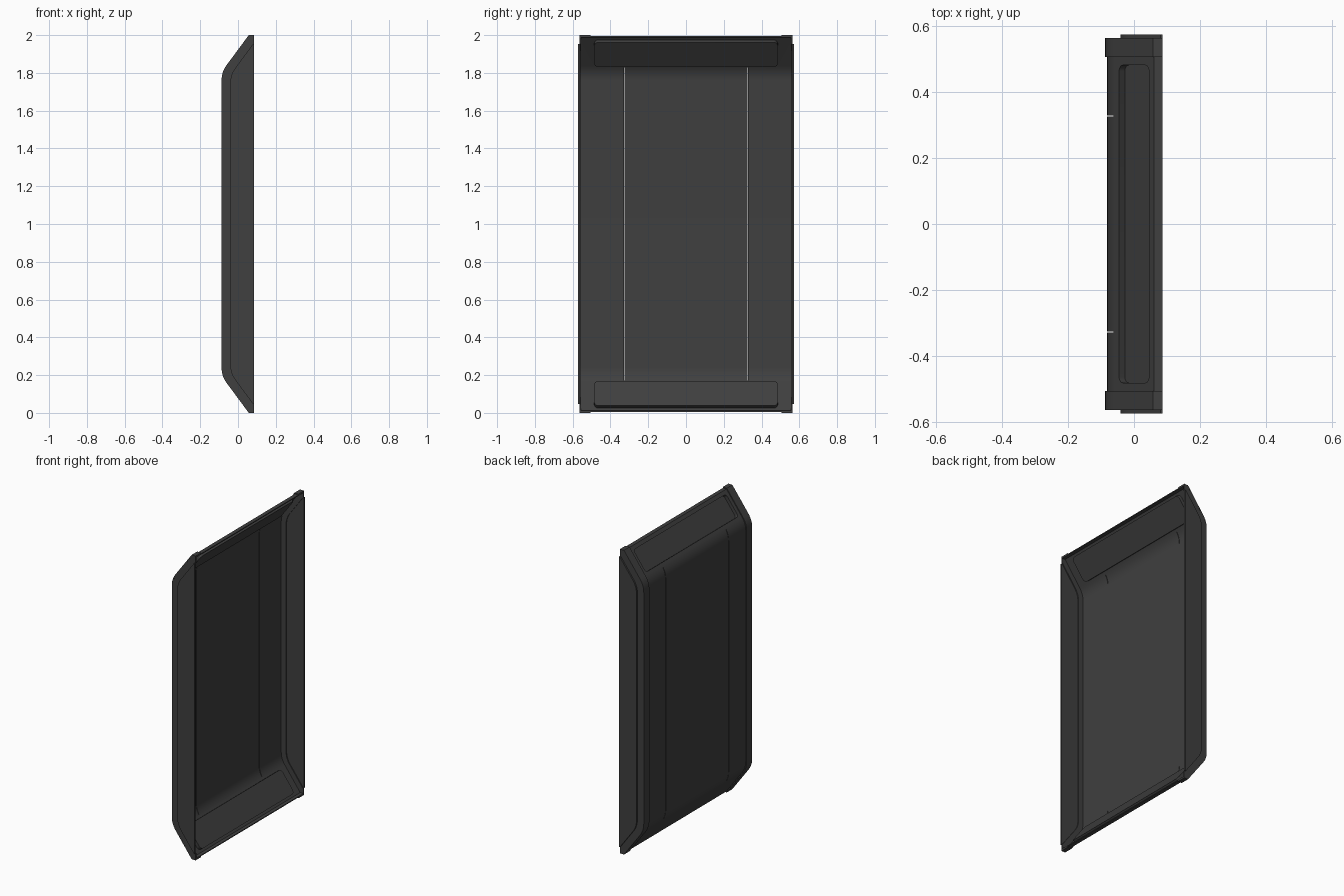
import bpy, bmesh, math
from mathutils import Matrix, Vector

if "Cube" in bpy.data.objects:
    bpy.data.objects.remove(bpy.data.objects["Cube"])

mat = bpy.data.materials.new("dark_grey")
mat.diffuse_color = (0.05, 0.05, 0.05, 1)
mat.use_nodes = True
mat.node_tree.nodes["Principled BSDF"].inputs["Base Color"].default_value = mat.diffuse_color

U = Vector((0.144, 0.195)).normalized()      # slope direction in x,z
N = Vector((U.y, -U.x))                      # inward normal of slope
LIP = Vector((0.057, 2.0))
EDGE_X, BACK_X = 0.086, -0.087


def profile(d):
    """Open tray cross-section (x, z), inset by d, from top lip to bottom lip."""
    p = LIP + N * d
    on_slope = lambda z: p.x + (z - p.y) * U.x / U.y
    x = BACK_X + d
    corner = Vector((x, p.y + (x - p.x) * U.y / U.x))
    a, b = corner + U * 0.045, corner - Vector((0, 0.045))
    half = [Vector((EDGE_X, 2 - d)), Vector((on_slope(2 - d), 2 - d))]
    for i in range(9):
        t = i / 8
        half.append(a * (1 - t) ** 2 + corner * 2 * t * (1 - t) + b * t * t)
    return half + [Vector((q.x, 2 - q.y)) for q in reversed(half)]


def finish(name, bm):
    bmesh.ops.recalc_face_normals(bm, faces=bm.faces[:])
    me = bpy.data.meshes.new(name)
    bm.to_mesh(me)
    bm.free()
    ob = bpy.data.objects.new(name, me)
    bpy.context.collection.objects.link(ob)
    me.materials.append(mat)
    return ob


def strip(name, d0, d1, y0, y1):
    """Solid shell between two inset profiles, extruded along y."""
    bm = bmesh.new()
    pairs = list(zip(profile(d0), profile(d1)))
    rings = []
    for o, i in pairs:
        rings.append([bm.verts.new((q.x, y, q.y)) for q, y in
                      ((o, y0), (o, y1), (i, y1), (i, y0))])
    for r, s in zip(rings, rings[1:]):
        for k in range(4):
            bm.faces.new((r[k], r[(k + 1) % 4], s[(k + 1) % 4], s[k]))
    bm.faces.new(rings[0])
    bm.faces.new(rings[-1])
    return finish(name, bm)


def plate(name, d, y0, y1):
    bm = bmesh.new()
    f = bm.faces.new([bm.verts.new((q.x, y0, q.y)) for q in profile(d)])
    ext = bmesh.ops.extrude_face_region(bm, geom=[f])
    bmesh.ops.translate(bm, vec=(0, y1 - y0, 0),
                        verts=[v for v in ext["geom"] if isinstance(v, bmesh.types.BMVert)])
    return finish(name, bm)


def slope_block(name, grow, lo, hi, flip):
    """Rounded block lying on the sloped end; lo/hi are heights along its normal."""
    bm = bmesh.new()
    bmesh.ops.create_cube(bm, size=1)
    bmesh.ops.scale(bm, vec=(0.152 + 2 * grow, 0.96 + 2 * grow, hi - lo), verts=bm.verts)
    bmesh.ops.translate(bm, vec=(0, 0, (hi + lo) / 2), verts=bm.verts)
    edges = [e for e in bm.edges if abs(e.verts[0].co.z - e.verts[1].co.z) > 1e-4]
    bmesh.ops.bevel(bm, geom=edges, offset=0.018 + grow, segments=4, profile=0.5, affect='EDGES')
    m = Matrix(((U.x, 0, -N.x, 0), (0, 1, 0, 0), (U.y, 0, -N.y, 1.9128), (0, 0, 0, 1)))
    if flip:
        m = Matrix.Translation((0, 0, 2)) @ Matrix.Diagonal((1, 1, -1, 1)) @ m
    bm.transform(m)
    return finish(name, bm)


def box(name, lo, hi):
    bm = bmesh.new()
    bmesh.ops.create_cube(bm, size=1)
    lo, hi = Vector(lo), Vector(hi)
    bmesh.ops.scale(bm, vec=hi - lo, verts=bm.verts)
    bmesh.ops.translate(bm, vec=(hi + lo) / 2, verts=bm.verts)
    return finish(name, bm)


def select(ob):
    bpy.ops.object.select_all(action='DESELECT')
    ob.select_set(True)
    bpy.context.view_layer.objects.active = ob


def boolean(ob, tool, op):
    select(ob)
    m = ob.modifiers.new(op, 'BOOLEAN')
    m.object, m.operation, m.solver = tool, op, 'EXACT'
    bpy.ops.object.modifier_apply(modifier=m.name)
    bpy.data.objects.remove(tool)


# Folded main sheet with stamped recess at each sloped end
sheet = strip("tray_sheet", 0.006, 0.012, -0.557, 0.557)
for flip in (False, True):
    boolean(sheet, slope_block("bump", 0.006, -0.028, -0.003, flip), 'UNION')
    boolean(sheet, slope_block("recess", 0, -0.022, 0.03, flip), 'DIFFERENCE')
# Fine panel seams
for y in (-0.327, 0.327):
    boolean(sheet, box("seam", (-0.1, y - 0.0015, 0.172), (-0.055, y + 0.0015, 1.828)), 'DIFFERENCE')

parts = [sheet]
# Side caps: outer band, rim and raised side plate
for s, side in ((-1, "front"), (1, "rear")):
    parts.append(strip(side + "_edge_band", 0, 0.0062, s * 0.505, s * 0.563))
    parts.append(strip(side + "_rim", 0.0005, 0.047, s * 0.556, s * 0.5628))
    parts.append(plate(side + "_side_plate", 0.046, s * 0.562, s * 0.573))

for ob in parts:
    select(ob)
    bpy.ops.object.shade_smooth_by_angle(angle=math.radians(30))
